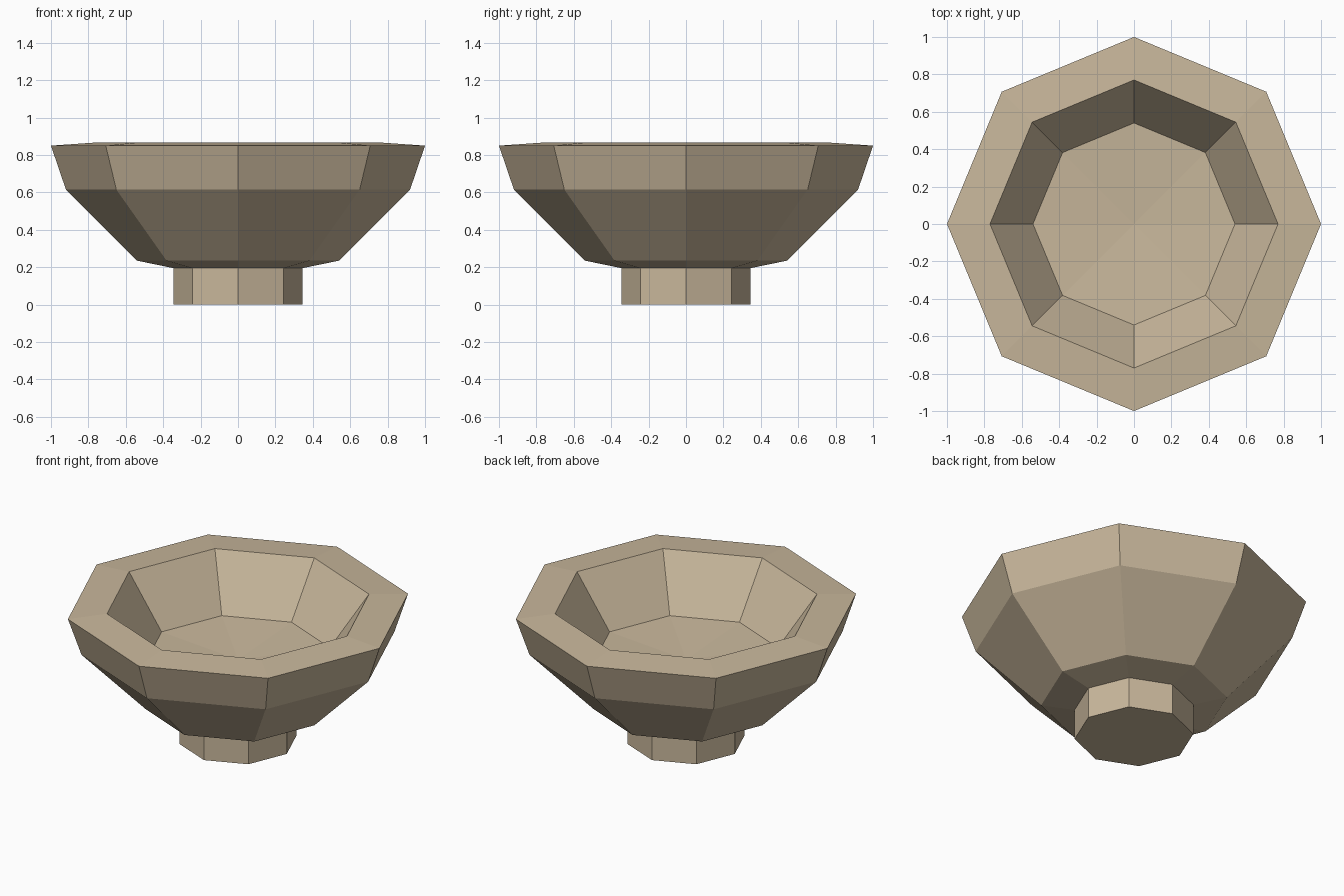
import bpy
import bmesh
from math import cos, sin, tau

SIDES = 8

cube = bpy.data.objects.get("Cube")
if cube:
    bpy.data.objects.remove(cube, do_unlink=True)

clay = bpy.data.materials.new("tan_clay")
clay.use_nodes = True
colour = (0.58, 0.475, 0.33, 1)
clay.diffuse_color = colour
clay.node_tree.nodes["Principled BSDF"].inputs["Base Color"].default_value = colour


def lathe(name, profile):
    """Turn (radius, height) points around z; zero radius makes a centre point."""
    bm = bmesh.new()
    rings = []
    for r, z in profile:
        if r == 0:
            rings.append([bm.verts.new((0, 0, z))] * SIDES)
        else:
            rings.append([bm.verts.new((r * cos(tau * i / SIDES), r * sin(tau * i / SIDES), z))
                          for i in range(SIDES)])
    for low, high in zip(rings, rings[1:]):
        for i in range(SIDES):
            j = (i + 1) % SIDES
            corners = [low[i], low[j], high[j], high[i]]
            bm.faces.new(list(dict.fromkeys(corners)))
    mesh = bpy.data.meshes.new(name)
    bm.to_mesh(mesh)
    bm.free()
    mesh.materials.append(clay)
    obj = bpy.data.objects.new(name, mesh)
    bpy.context.collection.objects.link(obj)
    return obj


# Foot: flat base and straight sides, open where it meets the bowl
lathe("foot", [(0, 0), (0.345, 0), (0.345, 0.195)])

# Bowl: flared outside, sloping rim, inner wall and slightly dished floor
lathe("bowl", [(0.345, 0.195), (0.54, 0.235), (0.92, 0.615), (1, 0.85),
               (0.77, 0.866), (0.54, 0.543), (0, 0.51)])
